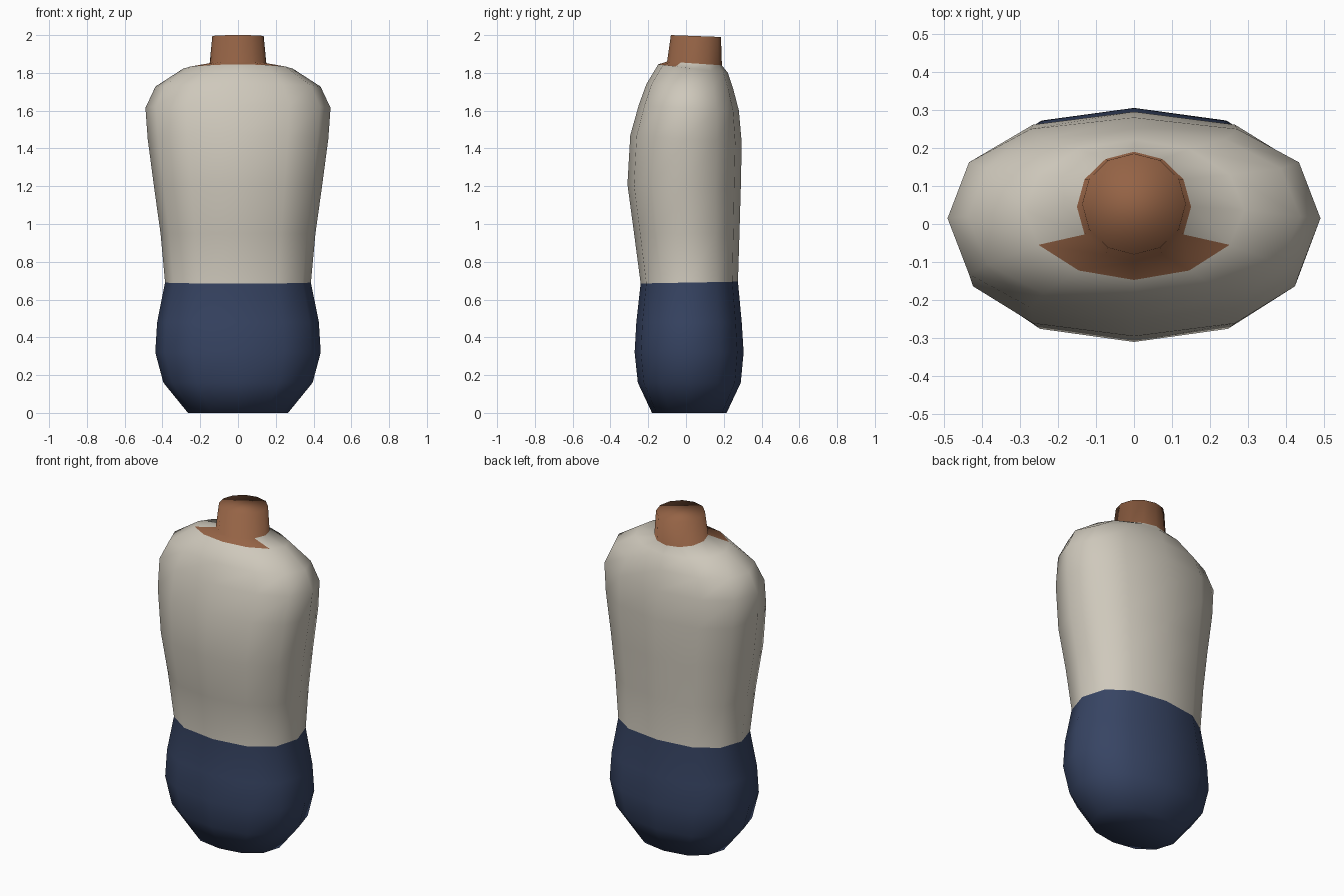
import bpy, bmesh, math

if "Cube" in bpy.data.objects:
    bpy.data.objects.remove(bpy.data.objects["Cube"])

SIDES = 12


def material(name, rgb):
    m = bpy.data.materials.new(name)
    m.diffuse_color = (*rgb, 1)
    m.use_nodes = True
    m.node_tree.nodes["Principled BSDF"].inputs["Base Color"].default_value = m.diffuse_color
    return m


def power(v, e):
    return math.copysign(abs(v) ** e, v)


def ring(bm, z_front, z_back, half_x, y_front, y_back, e):
    """One rounded cross-section, starting at the front centre."""
    cy, b = (y_front + y_back) / 2, (y_back - y_front) / 2
    verts = []
    for i in range(SIDES):
        a = 2 * math.pi * i / SIDES
        s, c = math.sin(a), math.cos(a)
        z = (z_front + z_back) / 2 + c * (z_front - z_back) / 2
        verts.append(bm.verts.new((half_x * power(s, e), cy - b * power(c, e), z)))
    return verts


# z front, z back, half width, y front, y back, squareness
SECTIONS = [
    (0.00, 0.00, 0.265, -0.18, 0.215, 0.9),     # hips
    (0.16, 0.16, 0.395, -0.255, 0.29, 0.85),
    (0.32, 0.32, 0.438, -0.272, 0.305, 0.85),
    (0.48, 0.48, 0.428, -0.263, 0.295, 0.85),
    (0.685, 0.695, 0.386, -0.24, 0.275, 0.85),  # waist
    (0.95, 0.95, 0.410, -0.275, 0.283, 0.85),
    (1.21, 1.19, 0.445, -0.31, 0.29, 0.85),     # chest
    (1.47, 1.43, 0.478, -0.295, 0.295, 0.85),
    (1.63, 1.60, 0.490, -0.25, 0.28, 0.85),     # shoulders
    (1.74, 1.715, 0.437, -0.21, 0.25, 0.87),
    (1.845, 1.80, 0.290, -0.147, 0.222, 1.0),   # collar
    (1.86, 1.84, 0.150, -0.10, 0.19, 1.0),      # neck base
    (2.00, 1.99, 0.136, -0.08, 0.185, 1.0),     # neck top
]
WAIST, COLLAR, NECK = 4, 10, 11
TROUSERS, SHIRT, SKIN = 0, 1, 2

bm = bmesh.new()
rings = [ring(bm, *s) for s in SECTIONS]
for k in range(len(rings) - 1):
    for i in range(SIDES):
        j = (i + 1) % SIDES
        f = bm.faces.new((rings[k][i], rings[k][j], rings[k + 1][j], rings[k + 1][i]))
        open_collar = k == COLLAR and i in (0, 1, SIDES - 2, SIDES - 1)
        if k < WAIST:
            f.material_index = TROUSERS
        elif k >= NECK or open_collar:
            f.material_index = SKIN
        else:
            f.material_index = SHIRT

# Closed ends
bm.faces.new(rings[0]).material_index = TROUSERS
bm.faces.new(rings[-1]).material_index = SKIN
bmesh.ops.recalc_face_normals(bm, faces=bm.faces)
for f in bm.faces:
    f.smooth = True

mesh = bpy.data.meshes.new("torso")
bm.to_mesh(mesh)
bm.free()
for m in (material("navy trousers", (0.038, 0.058, 0.125)),
          material("off white shirt", (0.62, 0.58, 0.50)),
          material("brown skin", (0.30, 0.125, 0.06))):
    mesh.materials.append(m)
bpy.context.collection.objects.link(bpy.data.objects.new("torso", mesh))
